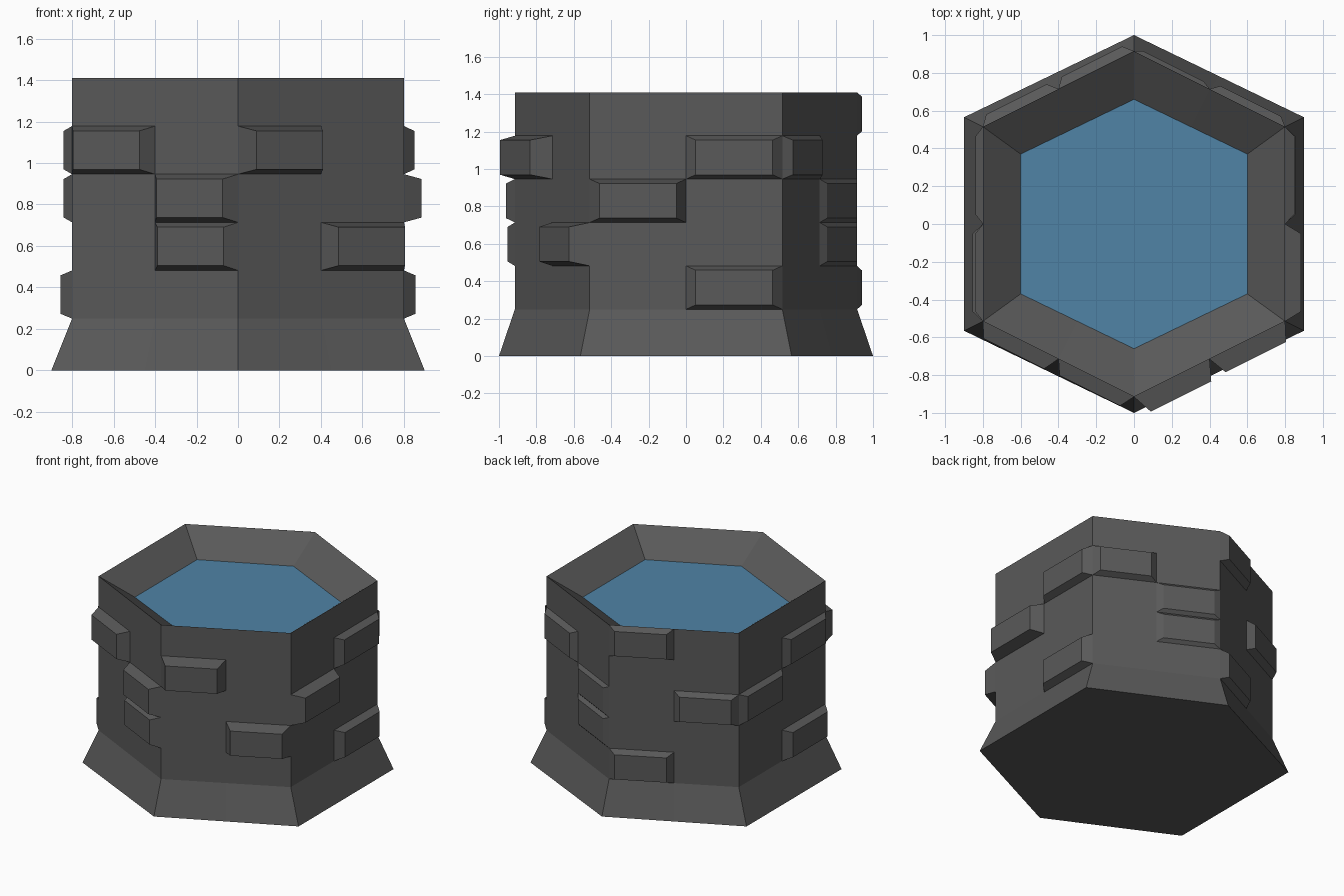
import bpy, bmesh
from mathutils import Vector

if "Cube" in bpy.data.objects:
    bpy.data.objects.remove(bpy.data.objects["Cube"])


def ring(bm, x, y, tip, z):
    """Hexagon ring of 12 verts: six corners plus the middle of each side, counter-clockwise."""
    c = [Vector(p) for p in ((0, -tip, z), (x, -y, z), (x, y, z),
                             (0, tip, z), (-x, y, z), (-x, -y, z))]
    verts = []
    for i in range(6):
        verts += [bm.verts.new(c[i]), bm.verts.new((c[i] + c[(i + 1) % 6]) / 2)]
    return verts


def bridge(bm, a, b):
    n = len(a)
    return [bm.faces.new((a[i], a[(i + 1) % n], b[(i + 1) % n], b[i])) for i in range(n)]


def finish(bm, name, color):
    me = bpy.data.meshes.new(name)
    bm.to_mesh(me)
    bm.free()
    ob = bpy.data.objects.new(name, me)
    bpy.context.collection.objects.link(ob)
    mat = bpy.data.materials.new(name)
    mat.diffuse_color = color
    mat.use_nodes = True
    mat.node_tree.nodes["Principled BSDF"].inputs["Base Color"].default_value = mat.diffuse_color
    me.materials.append(mat)
    return ob


WATER_Z, FOOT_Z, TOP_Z, ROWS = 1.25, 0.25, 1.41, 5
BODY = (0.8, 0.515, 0.915)
POOL = (0.6, 0.37, 0.66)

# Stone wall: flared foot, five courses, sloped inner rim
bm = bmesh.new()
foot = ring(bm, 0.9, 0.565, 1.0, 0)
bm.faces.new(foot[::-1])
prev = ring(bm, *BODY, FOOT_Z)
bridge(bm, foot, prev)
courses = []
for r in range(1, ROWS + 1):
    cur = ring(bm, *BODY, FOOT_Z + (TOP_Z - FOOT_Z) * r / ROWS)
    courses.append(bridge(bm, prev, cur))
    prev = cur
bridge(bm, prev, ring(bm, *POOL, WATER_Z))

# Protruding bricks: (half-side index counter-clockwise from the front corner, course, depth)
bricks = [
    (0, 3, 0.11), (1, 1, 0.10),                     # front right
    (2, 2, 0.085), (3, 3, 0.05), (3, 0, 0.055),     # right
    (4, 3, 0.04), (5, 2, 0.022), (5, 1, 0.022),     # back right
    (6, 4, 0.05), (6, 0, 0.05), (7, 2, 0.05),       # back left
    (8, 2, 0.04), (9, 3, 0.04), (9, 0, 0.055),      # left
    (10, 3, 0.08), (11, 2, 0.075), (11, 1, 0.065),  # front left
]
chosen = [(courses[row][col], depth) for col, row, depth in bricks]
for face, depth in chosen:
    face.normal_update()
    normal = face.normal.copy()
    cap = bmesh.ops.extrude_discrete_faces(bm, faces=[face])["faces"][0]
    mid = cap.calc_center_median()
    for v in cap.verts:
        v.co = mid + (v.co - mid) * 0.8 + normal * depth
bm.normal_update()
finish(bm, "stone_wall", (0.1, 0.1, 0.1, 1))

# Water surface
bm = bmesh.new()
bm.faces.new(ring(bm, *POOL, WATER_Z))
finish(bm, "water", (0.08, 0.23, 0.38, 1))
